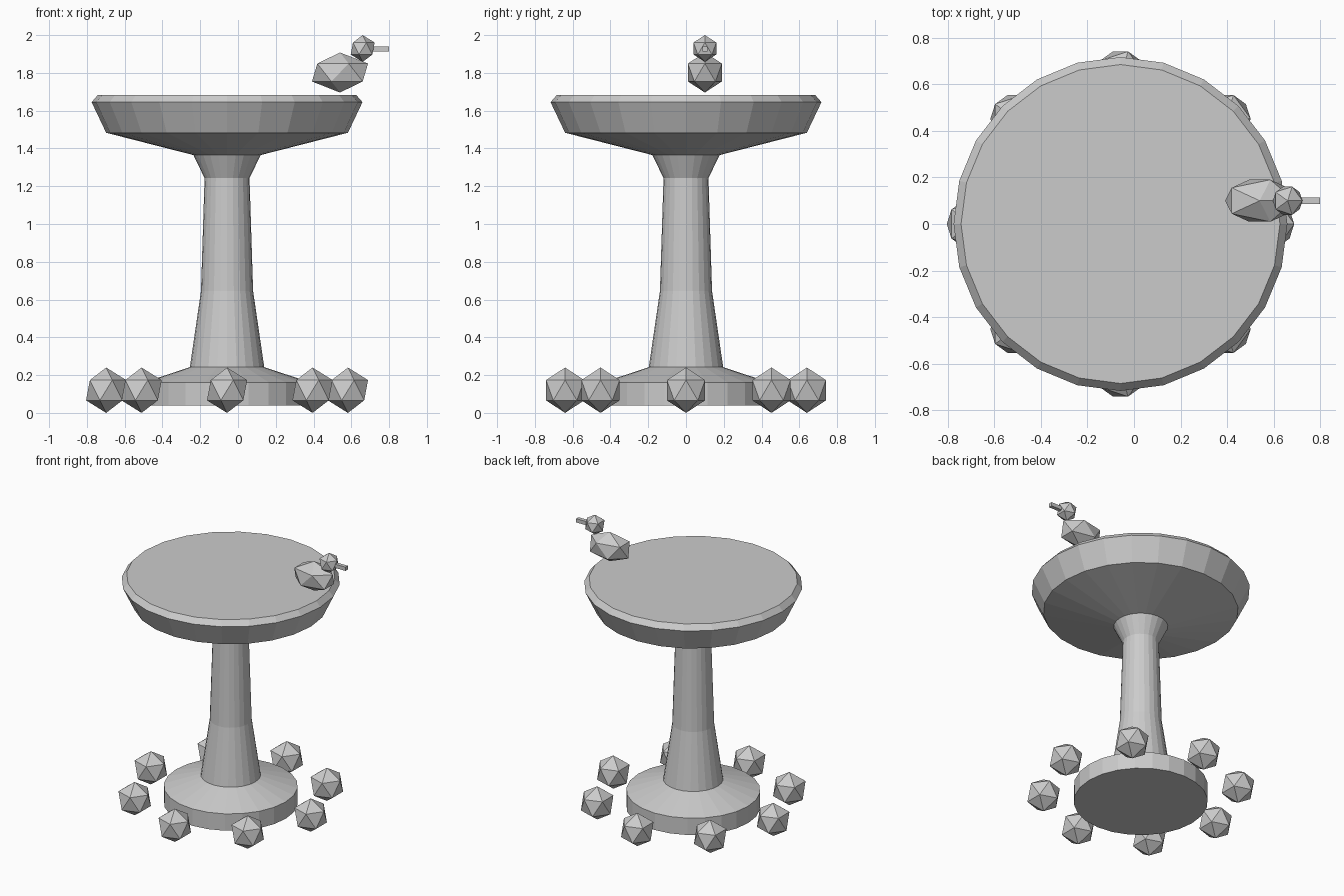
import bpy
import bmesh
from math import cos, sin, tau
from mathutils import Matrix, Vector

cube = bpy.data.objects.get("Cube")
if cube:
    bpy.data.objects.remove(cube)

CENTRE_X = -0.058

stone_grey = bpy.data.materials.new("stone_grey")
stone_grey.use_nodes = True
GREY = (0.6, 0.6, 0.6, 1)
stone_grey.diffuse_color = GREY
stone_grey.node_tree.nodes["Principled BSDF"].inputs["Base Color"].default_value = GREY


def add_part(name, bm, location):
    bmesh.ops.recalc_face_normals(bm, faces=bm.faces)
    mesh = bpy.data.meshes.new(name)
    bm.to_mesh(mesh)
    bm.free()
    mesh.materials.append(stone_grey)
    part = bpy.data.objects.new(name, mesh)
    part.location = location
    bpy.context.collection.objects.link(part)


def lathe(name, profile, sides=24):
    """Closed, flat-capped turned shape from (radius, height) pairs."""
    bm = bmesh.new()
    rings = [[bm.verts.new((r * cos(tau * i / sides), r * sin(tau * i / sides), z))
              for i in range(sides)] for r, z in profile]
    for low, high in zip(rings, rings[1:]):
        for i in range(sides):
            j = (i + 1) % sides
            bm.faces.new((low[i], low[j], high[j], high[i]))
    bm.faces.new(rings[0][::-1])
    bm.faces.new(rings[-1])
    add_part(name, bm, (CENTRE_X, 0, 0))


def pebble(name, location, size):
    """Twenty-sided lump, stretched along each axis."""
    bm = bmesh.new()
    bmesh.ops.create_icosphere(bm, subdivisions=1, radius=1)
    bmesh.ops.scale(bm, vec=Vector(size), verts=bm.verts)
    add_part(name, bm, location)


# Pedestal and basin, turned as one stone
lathe("birdbath", [
    (0.44, 0.04), (0.44, 0.162), (0.197, 0.242),   # foot
    (0.138, 0.645), (0.119, 1.243), (0.178, 1.365),  # column
    (0.64, 1.483), (0.717, 1.645), (0.685, 1.682),   # basin
])

# Ring of stones around the foot
for k in range(8):
    a = tau * k / 8
    pebble(f"ring_stone_{k + 1}",
           (CENTRE_X + 0.64 * cos(a), 0.64 * sin(a), 0.12), (0.119, 0.119, 0.12))

# Bird perched over the rim
pebble("bird_body", (0.54, 0.1, 1.802), (0.166, 0.106, 0.106))
pebble("bird_head", (0.66, 0.1, 1.929), (0.071, 0.071, 0.071))
beak = bmesh.new()
bmesh.ops.create_cube(beak, size=1, matrix=Matrix.Diagonal((0.12, 0.027, 0.027, 1)))
add_part("bird_beak", beak, (0.74, 0.1, 1.926))
